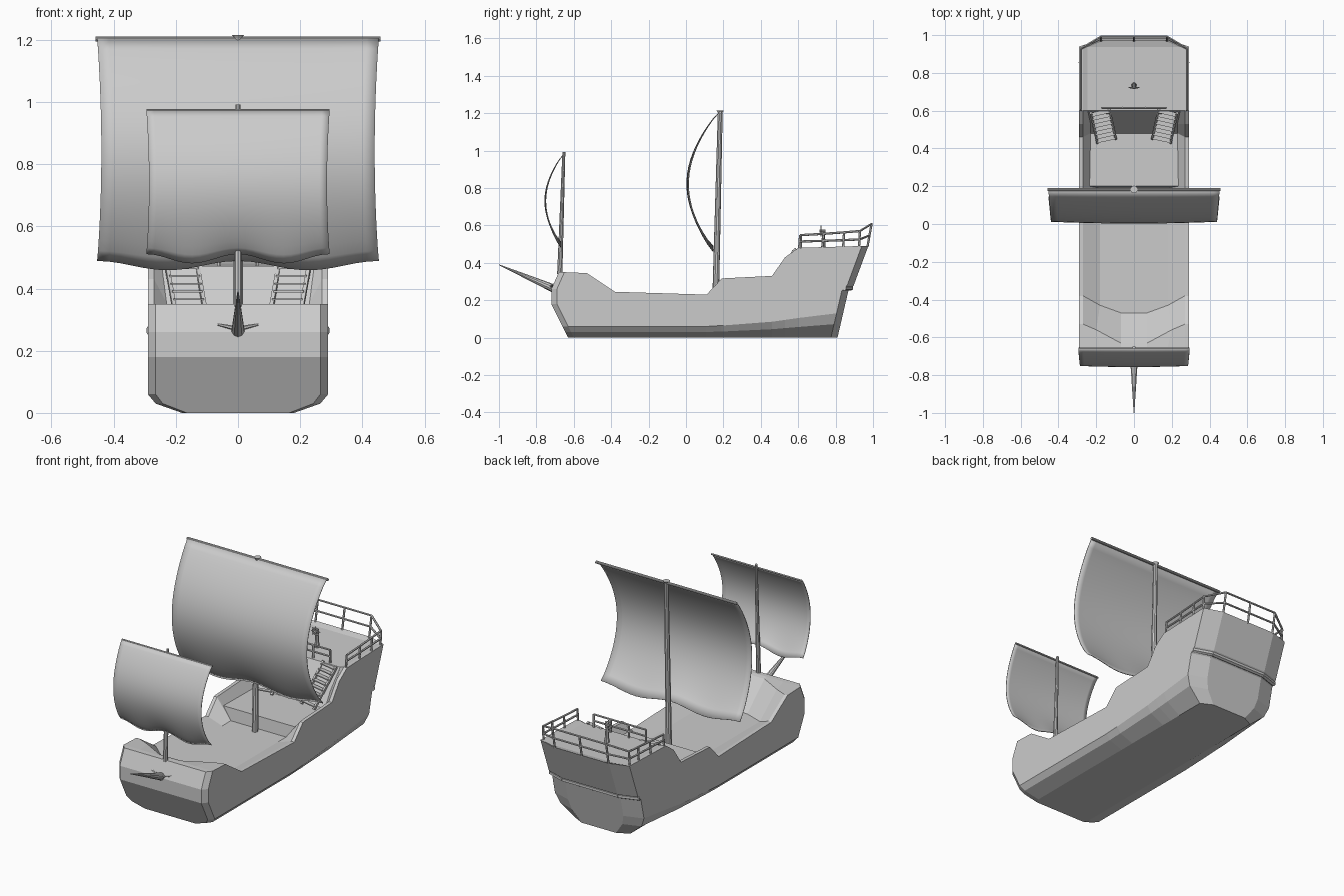
import bpy, bmesh
from math import sin, cos, pi
from mathutils import Vector

if "Cube" in bpy.data.objects:
    bpy.data.objects.remove(bpy.data.objects["Cube"])


def make(name, verts, faces):
    bm = bmesh.new()
    vs = [bm.verts.new(v) for v in verts]
    for f in faces:
        bm.faces.new([vs[i] for i in f])
    bmesh.ops.remove_doubles(bm, verts=bm.verts, dist=1e-5)
    bmesh.ops.dissolve_degenerate(bm, edges=bm.edges, dist=1e-5)
    bmesh.ops.recalc_face_normals(bm, faces=bm.faces)
    me = bpy.data.meshes.new(name)
    bm.to_mesh(me)
    bm.free()
    ob = bpy.data.objects.new(name, me)
    bpy.context.collection.objects.link(ob)
    return ob


def smooth(ob):
    bpy.ops.object.select_all(action='DESELECT')
    ob.select_set(True)
    bpy.context.view_layer.objects.active = ob
    bpy.ops.object.shade_smooth_by_angle()


def rod(name, a, b, r1, r2=None, n=8):
    a, b = Vector(a), Vector(b)
    r2 = r1 if r2 is None else r2
    q = (b - a).to_track_quat('Z', 'Y')
    vs = [p + q @ Vector((r * cos(2 * pi * (i + .5) / n), r * sin(2 * pi * (i + .5) / n), 0))
          for p, r in ((a, r1), (b, r2)) for i in range(n)]
    fs = [(i, (i + 1) % n, n + (i + 1) % n, n + i) for i in range(n)]
    return make(name, vs, fs + [tuple(range(n)), tuple(range(n, 2 * n))])


def interp(pts, z):
    for (z0, y0), (z1, y1) in zip(pts, pts[1:]):
        if z <= z1:
            return y0 + (y1 - y0) * (z - z0) / (z1 - z0)
    return pts[-1][1]


# Hull: half sections lofted from bow to stern; the ends follow raked profiles
BOW = [(0, -.63), (.18, -.72), (.26, -.72), (.35, -.68)]
STERN = [(0, .81), (.25, .868), (.28, .897), (.49, .975)]
# (y or end profile, profile offset, half width, bilge lift, sheer z, deck z, deck half width, deck edge shift, deck mid shift)
stations = [
    (BOW, 0, 0, 0, .35, .35, .18, 0, 0),
    (BOW, 0, .265, 0, .35, .35, .18, 0, 0),
    (BOW, .03, .29, 0, .35, .35, .18, 0, 0),
    (-.53, 0, .29, 0, .345, .345, .2, -.03, -.10),
    (-.38, 0, .29, 0, .245, .20, .18, -.05, -.09),
    (.11, 0, .29, 0, .23, .20, .18, 0, 0),
    (.19, 0, .29, .005, .315, .20, .18, 0, 0),
    (.20, 0, .29, .005, .317, .27, .235, 0, 0),
    (.46, 0, .29, .025, .33, .27, .23, .02, .02),
    (.53, 0, .29, .035, .43, .355, .23, 0, 0),
    (.60, 0, .29, .045, .48, .472, .245, 0, 0),
    (STERN, -.035, .29, .07, .49, .48, .245, 0, 0),
    (STERN, 0, .18, .07, .49, .49, .245, 0, 0),
    (STERN, 0, 0, .07, .49, .49, .245, 0, 0),
]
verts, faces = [], []
for sgn in (1, -1):
    base = len(verts)
    for y, off, w, c, s, d, xi, o8, o9 in stations:
        k = w / .29
        m4, m5 = (.25, .28) if y is STERN else (.18, min(.26, s - .01))
        rows = [(0, 0, 0), (.18, 0, 0), (.265, .03 + c * .6, 0), (.29, .06 + c, 0), (.29, m4, 0),
                (.29, m5, 0), (.29, s, 0), (.27, s, 0), (xi, d, o8), (.07, d, o9), (0, d, o9)]
        for x, z, o in rows:
            yy = y if isinstance(y, float) else interp(y, z) + off
            verts.append((sgn * x * k, yy + o, z))
    n = 11
    for i in range(len(stations) - 1):
        for j in range(n - 1):
            a = base + i * n + j
            faces.append((a, a + 1, a + n + 1, a + n))
make("hull", verts, faces)

# Stern moulding along the ledge of the transom
for a, b in (((-.29, .845, .265), (-.18, .882, .265)), ((-.18, .882, .265), (.18, .882, .265)),
             ((.18, .882, .265), (.29, .845, .265))):
    rod("stern_moulding", a, b, .014, n=6)

# Masts, mast cap, yards and bowsprit
for nm, a, b, r1, r2 in (
        ("main_mast", (0, .158, .19), (0, .183, 1.205), .018, .013),
        ("main_mast_cap", (0, .183, 1.2), (0, .183, 1.215), .010, .02),
        ("fore_mast", (0, -.675, .34), (0, -.653, .992), .014, .008),
        ("bowsprit", (0, -.69, .255), (0, -1, .39), .023, .002),
        ("main_yard", (-.458, .183, 1.203), (.458, .183, 1.203), .008, .008),
        ("fore_yard", (-.295, -.658, .972), (.295, -.658, .972), .005, .005)):
    smooth(rod(nm, a, b, r1, r2, 10))
for sx in (1, -1):
    rod("bowsprit_bracket", (0, -.725, .27), (sx * .065, -.71, .285), .008, .004, 6)


# Billowing sails
def sail(name, hw, top, bottom, y0, y1, depth):
    nu, nv = 24, 20
    vs, fs = [], []
    for j in range(nv + 1):
        t = j / nv
        belly = max(0, sin(pi * t)) ** .85
        for i in range(nu + 1):
            u = 2 * i / nu - 1
            z = top + (bottom - top) * t + .015 * t ** 6 * cos(2 * pi * u)
            y = y0 + (y1 - y0) * t - depth * belly * (1 - .06 * u * u)
            vs.append((u * hw * (1 - .03 * belly), y, z))
    for j in range(nv):
        for i in range(nu):
            a = j * (nu + 1) + i
            fs.append((a, a + 1, a + nu + 2, a + nu + 1))
    ob = make(name, vs, fs)
    sol = ob.modifiers.new("thickness", 'SOLIDIFY')
    sol.thickness = .004
    sol.offset = 0
    smooth(ob)


sail("main_sail", .453, 1.205, .475, .178, .145, .157)
sail("fore_sail", .295, .975, .497, -.658, -.668, .092)


# Poop railing: posts with two rails
def railing(name, pts):
    for base, top in pts:
        rod(name + "_post", base, top, .006, n=6)
    for (b0, t0), (b1, t1) in zip(pts, pts[1:]):
        for f in (.5, 1):
            rod(name + "_rail", Vector(b0).lerp(t0, f), Vector(b1).lerp(t1, f), .006, n=6)


for sx in (1, -1):
    railing("side", [((sx * .28, y, .48), (sx * .28, y + .005, z))
                     for y, z in ((.605, .548), (.73, .555), (.84, .563), (.925, .57))]
            + [((sx * .175, .97, .485), (sx * .175, .992, .608))])
railing("stern", [((x, .97, .485), (x, .992, .608)) for x in (-.175, 0, .175)])
railing("front", [((x, .615, .472), (x, .615, .548)) for x in (-.17, -.06, .06, .17)])

# Stairs from the quarterdeck to the poop
for sx in (1, -1):
    foot, head = Vector((sx * .145, .44, .275)), Vector((sx * .18, .598, .475))
    run = Vector((head.x - foot.x, head.y - foot.y, 0)).normalized()
    side = Vector((run.y, -run.x, 0)) * .05
    for e in (-1, 1):
        rod("stair_stringer", foot + side * e, head + side * e, .009, n=4)
    for i in range(8):
        p = foot.lerp(head, (i + .5) / 8)
        q = [p + side * e + run * f + Vector((0, 0, h)) for h in (0, .006)
             for e, f in ((-1, -.011), (1, -.011), (1, .011), (-1, .011))]
        make("stair_tread", q, [(0, 1, 2, 3), (4, 5, 6, 7), (0, 1, 5, 4), (1, 2, 6, 5),
                                (2, 3, 7, 6), (3, 0, 4, 7)])

# Steering wheel on its stand
rod("wheel_stand", (0, .735, .475), (0, .735, .56), .014, .008)
rod("wheel_hub", (0, .715, .57), (0, .745, .57), .008)
bpy.ops.mesh.primitive_torus_add(major_segments=16, minor_segments=6, major_radius=.02,
                                 minor_radius=.004, location=(0, .722, .57), rotation=(pi / 2, 0, 0))
bpy.context.object.name = "steering_wheel"
for i in range(4):
    v = Vector((cos(i * pi / 4), 0, sin(i * pi / 4))) * .029
    c = Vector((0, .722, .57))
    rod("wheel_spoke", c - v, c + v, .0025, n=5)
